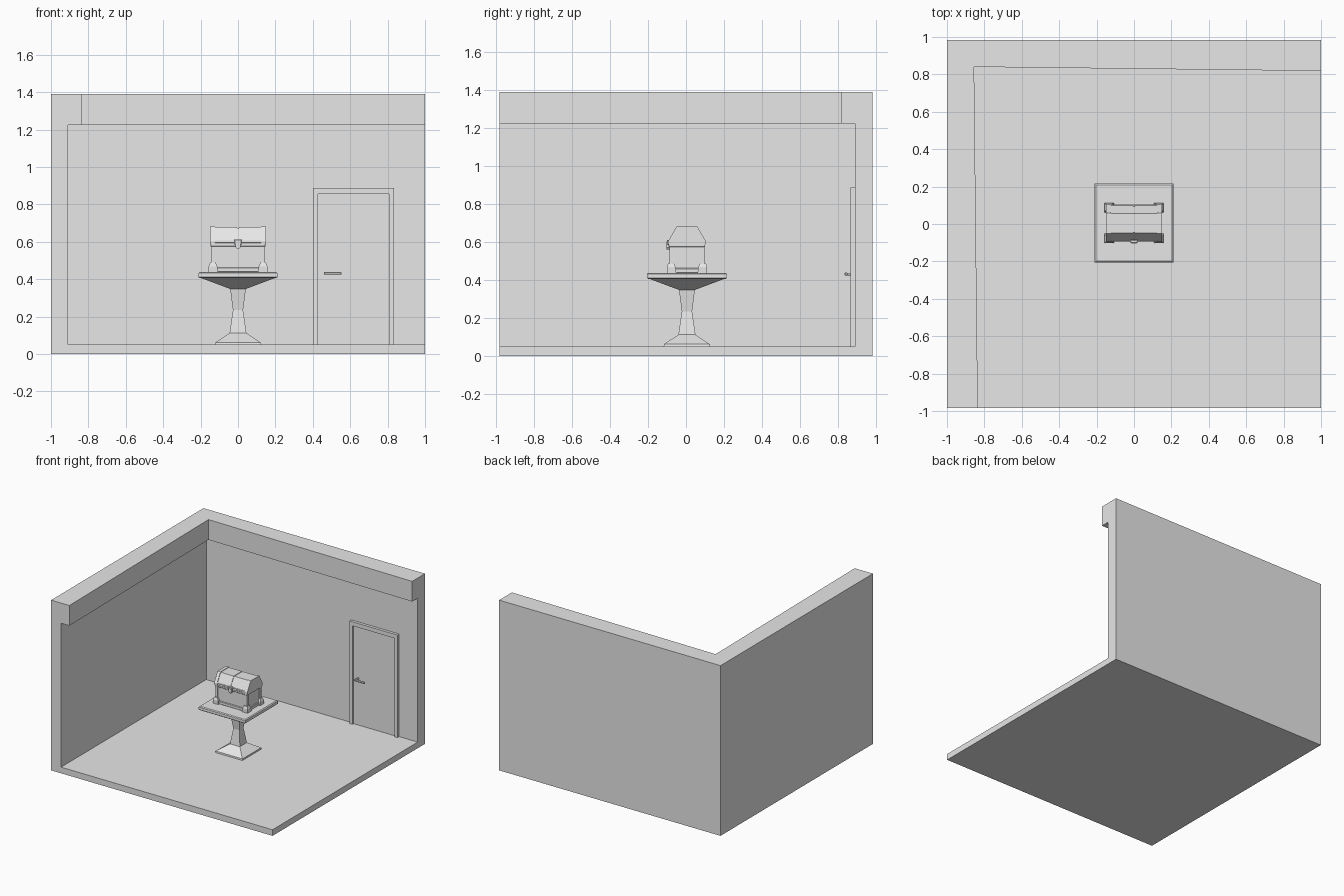
import bpy
import bmesh

if "Cube" in bpy.data.objects:
    bpy.data.objects.remove(bpy.data.objects["Cube"], do_unlink=True)

GREY = bpy.data.materials.new("plain grey")
GREY.use_nodes = True
GREY.diffuse_color = (0.8, 0.8, 0.8, 1)
GREY.node_tree.nodes["Principled BSDF"].inputs["Base Color"].default_value = (0.8, 0.8, 0.8, 1)

CY = 0.005  # depth centre of the table and chest


def loft(name, rings, bevel=0):
    """Skin closed rings of points into a capped solid."""
    bm = bmesh.new()
    loops = [[bm.verts.new(p) for p in ring] for ring in rings]
    for a, b in zip(loops, loops[1:]):
        for i in range(len(a)):
            j = (i + 1) % len(a)
            bm.faces.new((a[i], a[j], b[j], b[i]))
    bm.faces.new(loops[0][::-1])
    bm.faces.new(loops[-1])
    bmesh.ops.recalc_face_normals(bm, faces=bm.faces)
    if bevel:
        bmesh.ops.bevel(bm, geom=bm.edges[:], offset=bevel, segments=1, affect='EDGES')
    mesh = bpy.data.meshes.new(name)
    bm.to_mesh(mesh)
    bm.free()
    mesh.materials.append(GREY)
    obj = bpy.data.objects.new(name, mesh)
    bpy.context.collection.objects.link(obj)
    return obj


def rect(x0, x1, y0, y1, z):
    return [(x0, y0, z), (x1, y0, z), (x1, y1, z), (x0, y1, z)]


def box(name, x0, x1, y0, y1, z0, z1, bevel=0):
    return loft(name, [rect(x0, x1, y0, y1, z0), rect(x0, x1, y0, y1, z1)], bevel)


def square_column(name, profile):
    """Stack of centred squares from (half width, height) pairs."""
    return loft(name, [rect(-r, r, CY - r, CY + r, z) for r, z in profile])


def carve(target, cutter):
    mod = target.modifiers.new("carve", 'BOOLEAN')
    mod.operation = 'DIFFERENCE'
    mod.solver = 'EXACT'
    mod.object = cutter
    bpy.context.view_layer.objects.active = target
    bpy.ops.object.modifier_apply(modifier=mod.name)
    bpy.data.objects.remove(cutter, do_unlink=True)


# Room shell: floor, two walls and the slightly skewed overhanging cornice
room = box("room_shell", -1, 1, -0.983, 0.983, 0, 1.39)
carve(room, box("room_cutter", -0.91, 1.2, -1.2, 0.89, 0.05, 1.225))
outline = [(-0.855, 0.84), (-0.833, -1.2), (1.2, -1.2), (1.2, 0.816)]
carve(room, loft("cornice_cutter", [[(x, y, z) for x, y in outline] for z in (1.0, 1.6)]))

# Door, frame and handle
for side, x in (("left", 0.807), ("right", 0.401)):
    box("door_frame_" + side, x, x + 0.026, 0.867, 0.895, 0.045, 0.888)
box("door_frame_top", 0.42, 0.812, 0.867, 0.895, 0.855, 0.888)
box("door_panel", 0.42, 0.812, 0.883, 0.895, 0.045, 0.86)
box("handle_stem", 0.463, 0.477, 0.842, 0.887, 0.424, 0.438, 0.002)
box("handle_lever", 0.459, 0.553, 0.836, 0.85, 0.424, 0.439, 0.003)

# Pedestal table
square_column("table_pedestal", [
    (0.123, 0.048), (0.121, 0.062), (0.045, 0.112), (0.027, 0.235), (0.042, 0.35)])
square_column("table_underside", [(0.042, 0.348), (0.2, 0.407)])
square_column("table_top", [
    (0.204, 0.405), (0.211, 0.411), (0.211, 0.432), (0.204, 0.438)])

# Chest body with plinth, corner posts, feet and rim
box("chest_body", -0.138, 0.138, CY - 0.086, CY + 0.086, 0.44, 0.585)
box("chest_plinth", -0.146, 0.146, CY - 0.093, CY + 0.093, 0.437, 0.462, 0.003)
for sx, side in ((1, "left"), (-1, "right")):
    for sy, end in ((-1, "front"), (1, "back")):
        def corner(r, d, w, z):
            xs = sorted((sx * r, sx * (r - w)))
            ys = sorted((CY + sy * d, CY + sy * (d - w)))
            return rect(*xs, *ys, z)
        loft(f"chest_post_{end}_{side}", [corner(0.144, 0.092, 0.02, z) for z in (0.45, 0.58)])
        loft(f"chest_foot_{end}_{side}", [
            corner(0.157, 0.106, 0.05, 0.437), corner(0.157, 0.106, 0.046, 0.468),
            corner(0.149, 0.099, 0.03, 0.488)])
box("chest_rim", -0.147, 0.147, CY - 0.096, CY + 0.096, 0.575, 0.59, 0.002)
box("lid_rim", -0.148, 0.148, CY - 0.098, CY + 0.098, 0.593, 0.608, 0.002)


def lid_slice(name, x0, x1, grow):
    """Faceted lid section between two x positions."""
    half = [(0.091 + grow, 0.588), (0.091 + grow, 0.605), (0.05 + grow * 0.6, 0.674 + grow)]
    section = [(CY - y, z) for y, z in half] + [(CY + y, z) for y, z in reversed(half)]
    return loft(name, [[(x, y, z) for y, z in section] for x in (x0, x1)])


# Lid: core, two raised panels, end bands
lid_slice("lid_core", -0.138, 0.138, 0)
for s, side in ((1, "left"), (-1, "right")):
    lid_slice("lid_panel_" + side, s * 0.005, s * 0.125, 0.004)
    lid_slice("lid_band_" + side, s * 0.123, s * 0.15, 0.008)

# Clasp
box("clasp_plate", -0.02, 0.02, CY - 0.106, CY - 0.09, 0.585, 0.612, 0.003)
loft("clasp_tongue", [rect(-r, r, CY - 0.109, CY - 0.085, z)
                      for r, z in ((0.006, 0.562), (0.013, 0.572), (0.011, 0.604))])
